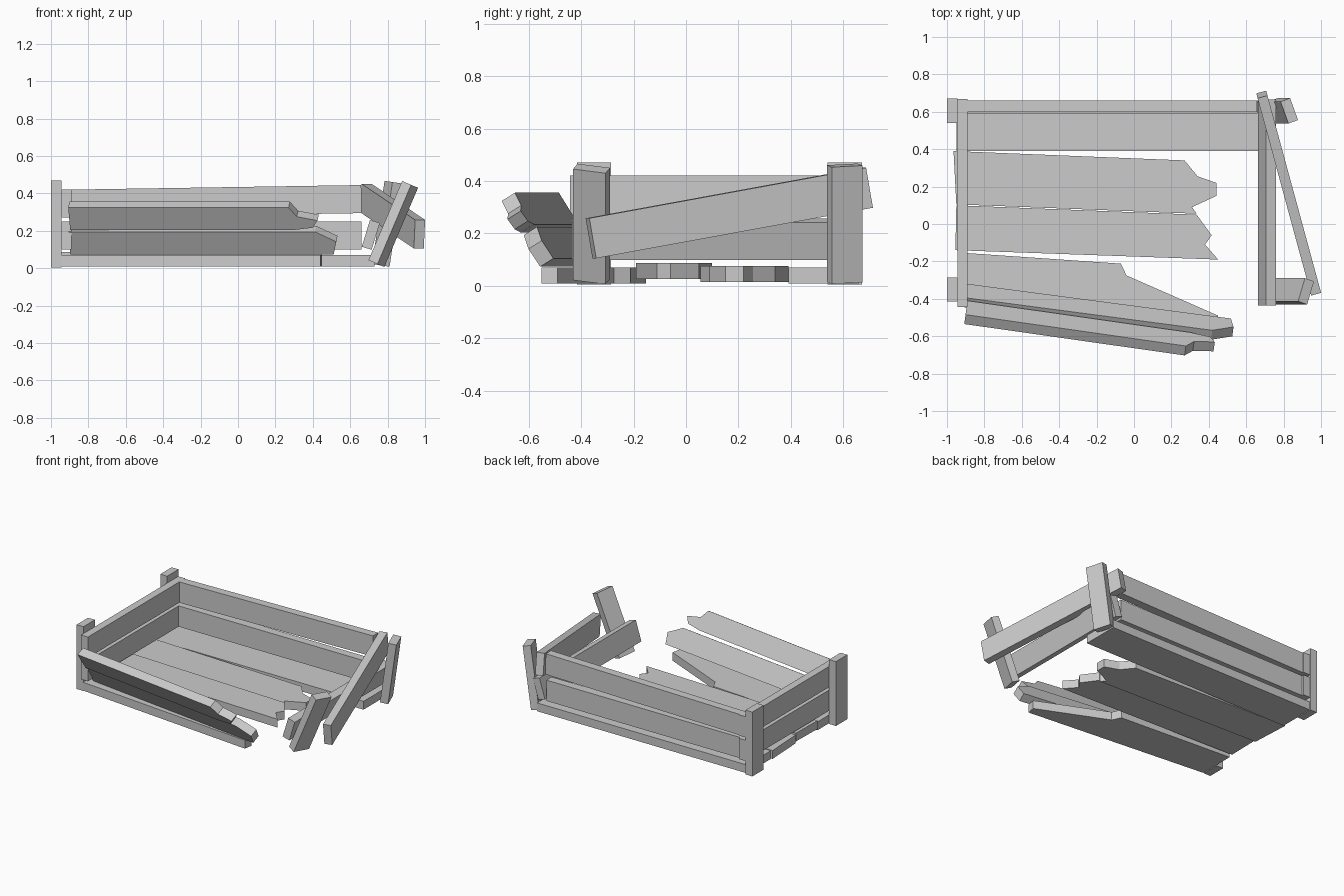
import bpy, bmesh
from math import radians
from mathutils import Matrix

if "Cube" in bpy.data.objects:
    bpy.data.objects.remove(bpy.data.objects["Cube"])


def rot(axis, deg):
    return Matrix.Rotation(radians(deg), 4, axis)


def slab(name, outline, depth, matrix):
    """Extrude a flat outline (local XY) along local +Z and place it."""
    bm = bmesh.new()
    face = bm.faces.new([bm.verts.new((x, y, 0)) for x, y in outline])
    ext = bmesh.ops.extrude_face_region(bm, geom=[face])
    top = [g for g in ext["geom"] if isinstance(g, bmesh.types.BMVert)]
    bmesh.ops.translate(bm, verts=top, vec=(0, 0, depth))
    bmesh.ops.recalc_face_normals(bm, faces=bm.faces)
    mesh = bpy.data.meshes.new(name)
    bm.to_mesh(mesh)
    bm.free()
    ob = bpy.data.objects.new(name, mesh)
    ob.matrix_world = matrix
    bpy.context.collection.objects.link(ob)
    return ob


def board(name, center, size, r=Matrix.Identity(4)):
    """Rectangular board centred on a point, optionally rotated."""
    x, y, z = (s / 2 for s in size)
    m = Matrix.Translation(center) @ r @ Matrix.Translation((0, 0, -z))
    return slab(name, [(-x, -y), (x, -y), (x, y), (-x, y)], 2 * z, m)


# Upright left corner posts
for label, y in (("front", -0.35), ("back", 0.605)):
    board(label + "_left_post", (-0.972, y, 0.237), (0.055, 0.13, 0.465))

# Loose, leaning right corner posts
board("front_right_post", (0.83, -0.36, 0.236), (0.055, 0.13, 0.46), rot('Y', 23) @ rot('Z', -18))
board("back_right_post", (0.797, 0.605, 0.237), (0.055, 0.125, 0.45), rot('Y', 8.5) @ rot('Z', 20))

# Left end planks
for label, z in (("lower", 0.175), ("upper", 0.345)):
    board("left_" + label + "_plank", (-0.917, 0.112, z), (0.055, 1.11, 0.15))

# Long back planks, the upper one slightly lifted at the right
board("back_lower_plank", (-0.115, 0.622, 0.175), (1.55, 0.06, 0.15))
board("back_upper_plank", (-0.115, 0.63, 0.357), (1.55, 0.06, 0.15), rot('Y', -0.9))

# Right end planks, one tilted and one fallen
board("right_lower_plank", (0.71, 0.115, 0.178), (0.055, 1.1, 0.15), rot('Y', 17))
board("right_upper_plank", (0.827, 0.165, 0.278), (0.055, 1.11, 0.155), rot('Z', 15.2) @ rot('X', 10))

# Floor planks, three of them snapped
floor = [
    (0.01, [(-0.95, 0.39), (0.73, 0.39), (0.73, 0.66), (-0.95, 0.66)]),
    (0.015, [(-0.95, 0.105), (0.335, 0.055), (0.31, 0.09), (0.44, 0.15), (0.44, 0.22),
             (0.34, 0.255), (0.27, 0.34), (-0.965, 0.39)]),
    (0.027, [(-0.955, -0.14), (0.45, -0.19), (0.38, -0.11), (0.415, -0.06), (0.335, 0.05),
             (-0.95, 0.1)]),
    (0.01, [(-0.945, -0.42), (0.44, -0.55), (0.45, -0.49), (-0.04, -0.275), (-0.07, -0.212),
            (-0.945, -0.152)]),
]
for i, (z, outline) in enumerate(floor):
    slab(f"floor_plank_{i + 1}", outline, 0.06, Matrix.Translation((0, 0, z)))

# Broken front planks leaning outward
front = [
    ("front_lower_plank", (-0.89, -0.32, 0.105), -7.5,
     [(0, 0), (1.42, 0), (1.44, 0.08), (1.33, 0.142), (0, 0.142)]),
    ("front_upper_plank", (-0.89, -0.41, 0.235), -8.1,
     [(0, 0), (1.2, 0), (1.31, 0.015), (1.34, 0.06), (1.23, 0.085), (1.19, 0.142), (0, 0.142)]),
]
for name, origin, yaw, outline in front:
    slab(name, outline, 0.06, Matrix.Translation(origin) @ rot('Z', yaw) @ rot('X', 122))
